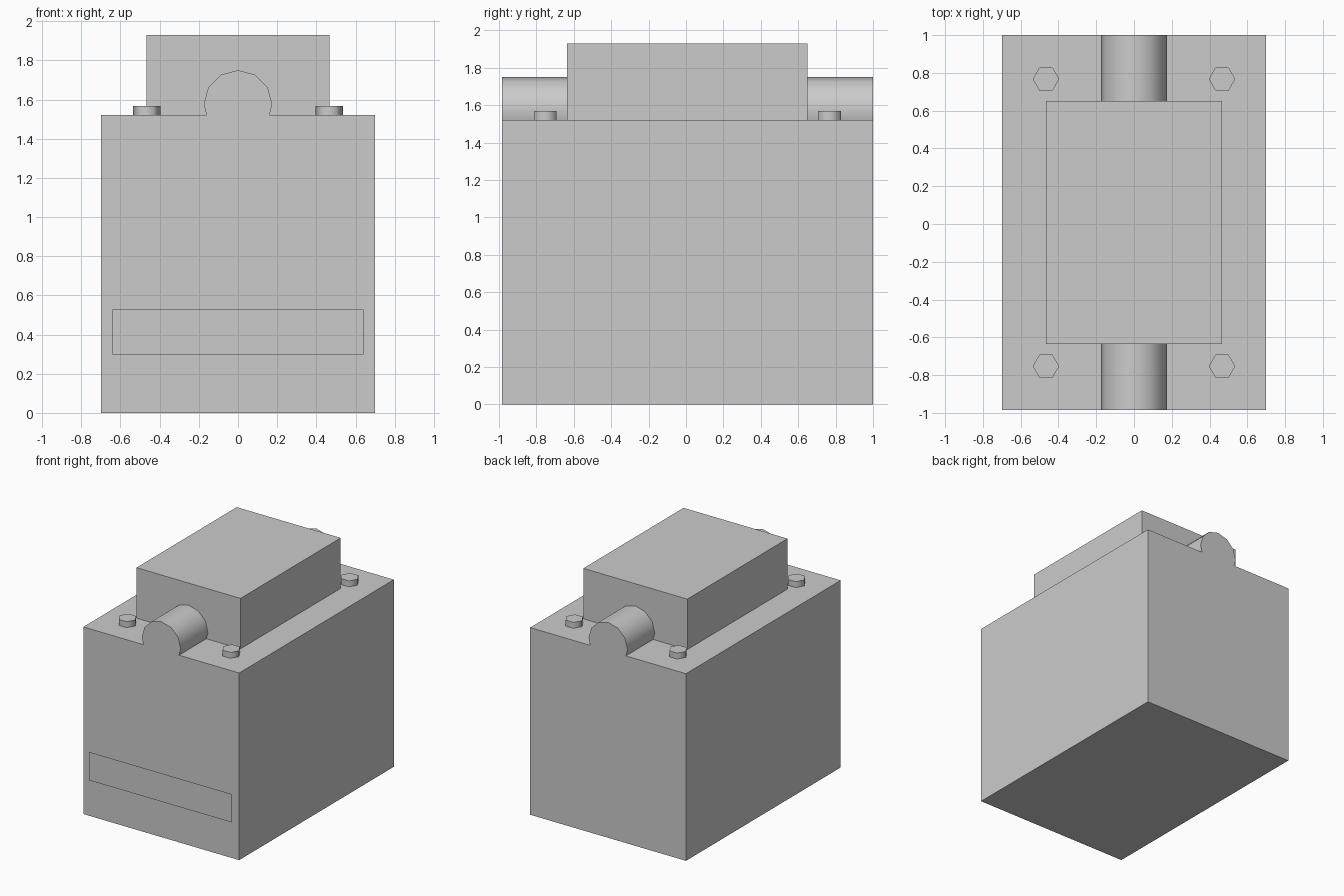
import bpy, bmesh
from math import sin, cos, radians

if "Cube" in bpy.data.objects:
    bpy.data.objects.remove(bpy.data.objects["Cube"])

CY = 0.0075        # centre of the housing along y
HALF = 0.9925      # half length of the housing
TOP = 1.52         # deck height


def finish(name, bm, smooth=None):
    bmesh.ops.recalc_face_normals(bm, faces=bm.faces)
    mesh = bpy.data.meshes.new(name)
    bm.to_mesh(mesh)
    bm.free()
    ob = bpy.data.objects.new(name, mesh)
    bpy.context.collection.objects.link(ob)
    if smooth:
        bpy.ops.object.select_all(action='DESELECT')
        ob.select_set(True)
        bpy.context.view_layer.objects.active = ob
        bpy.ops.object.shade_smooth_by_angle(angle=radians(smooth))
    return ob


def prism(name, outline, axis, start, length, smooth=None):
    """Extrude a closed 2D outline along y (x,z outline) or z (x,y outline)."""
    bm = bmesh.new()
    pts = [(a, start, b) if axis == 'y' else (a, b, start) for a, b in outline]
    face = bm.faces.new([bm.verts.new(p) for p in pts])
    ext = bmesh.ops.extrude_face_region(bm, geom=[face], use_keep_orig=True)
    move = (0, length, 0) if axis == 'y' else (0, 0, length)
    verts = [g for g in ext['geom'] if isinstance(g, bmesh.types.BMVert)]
    bmesh.ops.translate(bm, verts=verts, vec=move)
    return finish(name, bm, smooth)


# Housing with the shaft ridge, one profile extruded front to back
R, SHAFT_Z = 0.175, 1.575
arc = [(R * cos(radians(a)), SHAFT_Z + R * sin(radians(a))) for a in range(0, 181, 30)]
profile = [(-0.7, 0), (0.7, 0), (0.7, TOP), (0.16, TOP), *arc, (-0.16, TOP), (-0.7, TOP)]
prism("housing_with_shaft", profile, 'y', CY - HALF, 2 * HALF, 40)

# Raised block on the deck
w, d = 0.467, 0.643
prism("upper_block", [(-w, CY - d), (w, CY - d), (w, CY + d), (-w, CY + d)],
      'z', TOP, 0.41)

# Hexagonal bolt heads at the four corners
for sx, side in ((-1, "left"), (1, "right")):
    for sy, end in ((-1, "front"), (1, "back")):
        hexagon = [(sx * 0.466 + 0.07 * cos(radians(a)),
                    CY + sy * 0.76 + 0.07 * sin(radians(a))) for a in range(0, 360, 60)]
        prism(f"bolt_{end}_{side}", hexagon, 'z', TOP, 0.048, 65)

# Thin plate floating just in front of the housing
bm = bmesh.new()
bm.faces.new([bm.verts.new((x, -1.0, z)) for x, z in
              ((-0.64, 0.297), (0.64, 0.297), (0.64, 0.527), (-0.64, 0.527))])
plate = finish("front_plate", bm)
if plate.data.polygons[0].normal.y > 0:
    plate.data.flip_normals()
